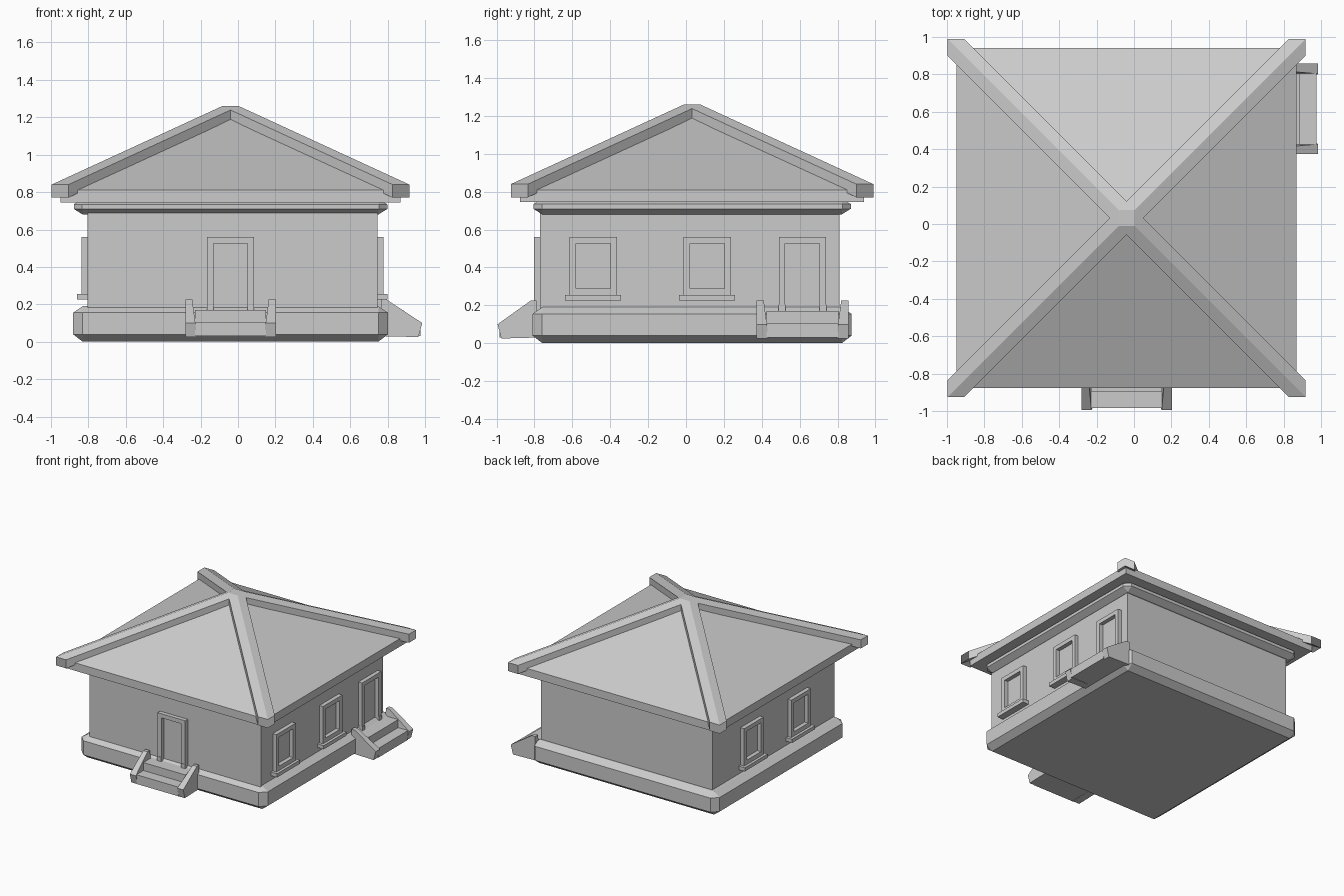
import bpy, bmesh
from mathutils import Matrix, Vector
from math import radians

if "Cube" in bpy.data.objects:
    bpy.data.objects.remove(bpy.data.objects["Cube"])

stone = bpy.data.materials.new("plain_grey")
stone.use_nodes = True
GREY = (0.6, 0.6, 0.6, 1)
stone.diffuse_color = GREY
stone.node_tree.nodes["Principled BSDF"].inputs["Base Color"].default_value = GREY


def finish(name, bm, matrix=Matrix()):
    bmesh.ops.remove_doubles(bm, verts=bm.verts, dist=1e-4)
    bmesh.ops.recalc_face_normals(bm, faces=bm.faces)
    mesh = bpy.data.meshes.new(name)
    bm.to_mesh(mesh)
    bm.free()
    mesh.materials.append(stone)
    obj = bpy.data.objects.new(name, mesh)
    obj.matrix_world = matrix
    bpy.context.collection.objects.link(obj)


def loft(name, sections, matrix=Matrix()):
    """Closed solid through sections that have equal point counts."""
    bm = bmesh.new()
    rings = [[bm.verts.new(p) for p in s] for s in sections]
    n = len(rings[0])
    for a, b in zip(rings, rings[1:]):
        for i in range(n):
            j = (i + 1) % n
            bm.faces.new((a[i], a[j], b[j], b[i]))
    bm.faces.new(rings[0][::-1])
    bm.faces.new(rings[-1])
    finish(name, bm, matrix)


def square(half_x, half_y, cut, z):
    """Square ring with its corners cut off."""
    pts = []
    for sx, sy in ((1, 1), (-1, 1), (-1, -1), (1, -1)):
        pair = [(sx * half_x, sy * (half_y - cut), z), (sx * (half_x - cut), sy * half_y, z)]
        pts += pair if sx == sy else pair[::-1]
    return pts


def slab(name, rings, centre):
    # uncut rings are given a hair of a cut, welded away afterwards
    loft(name, [square(hx, hy, max(c, 2e-5), z) for hx, hy, c, z in rings],
         Matrix.Translation((*centre, 0)))


# Main masses
MID = (-0.04, 0.032)
slab("plinth", [(0.79, 0.79, 0, 0), (0.842, 0.842, 0.05, 0.04),
                (0.842, 0.842, 0.05, 0.155), (0.79, 0.79, 0, 0.19)], MID)
slab("walls", [(0.775, 0.79, 0, 0.1), (0.775, 0.79, 0, 0.72)], (-0.03, 0.02))
slab("cornice", [(0.79, 0.79, 0, 0.68), (0.838, 0.838, 0.045, 0.71),
                 (0.838, 0.838, 0.045, 0.735), (0.81, 0.81, 0.02, 0.75)], MID)
slab("roof", [(0.909, 0.909, 0, 0.745), (0.909, 0.909, 0, 0.81),
              (0.02, 0.02, 0, 1.218)], MID)

# Hip strips folded over the roof corners, joined by a flat cap
SLOPE, END, WIDE = 0.46, 0.957, 0.09


def strip_top(r):
    return 0.84 + (END - r) * SLOPE


def strip_section(r, depth):
    t = strip_top(r)
    edge = [(r - WIDE, r), (r, r), (r, r - WIDE)]
    return ([(x, y, t) for x, y in edge]
            + [(x, y, t - depth) for x, y in reversed(edge)])


for i, corner in enumerate(("back_left", "back_right", "front_right", "front_left")):
    loft("hip_strip_" + corner, [strip_section(WIDE, 0.05), strip_section(END, 0.07)],
         Matrix.Translation((*MID, 0)) @ Matrix.Rotation(radians(90 * i), 4, "Z"))
slab("roof_cap", [(WIDE, WIDE, 0, strip_top(WIDE) - 0.05), (WIDE, WIDE, 0, strip_top(WIDE)),
                  (0.043, 0.043, 0, strip_top(0.043))], MID)


# Facade frames: u runs along the wall, -y points outward, z is up
FRONT = Matrix.Translation((0, -0.77, 0))
LEFT = Matrix.Translation((0.745, 0, 0)) @ Matrix.Rotation(radians(90), 4, "Z")
RIGHT = Matrix.Translation((-0.805, 0, 0)) @ Matrix.Rotation(radians(-90), 4, "Z")


def box(name, side, u0, u1, d0, d1, z0, z1):
    loft(name, [[(u0, -d0, z), (u1, -d0, z), (u1, -d1, z), (u0, -d1, z)] for z in (z0, z1)], side)


def frame(name, side, u, bottom, sill):
    """Rectangular or door-shaped surround standing proud of the wall."""
    half, bar, top = 0.125, 0.034, 0.56
    outer = [(u - half, bottom), (u - half, top), (u + half, top), (u + half, bottom)]
    low = bottom + 0.04 if sill else bottom
    i = half - bar
    inner = [(u - i, low), (u - i, top - bar), (u + i, top - bar), (u + i, low)]
    bm = bmesh.new()
    front, back = [[[bm.verts.new((a, -d, z)) for a, z in loop] for loop in (outer, inner)]
                   for d in (0.033, -0.005)]
    for k in range(4 if sill else 3):
        j = (k + 1) % 4
        for layer in (front, back):
            bm.faces.new((layer[0][k], layer[0][j], layer[1][j], layer[1][k]))
        for loop in (0, 1):
            bm.faces.new((front[loop][k], front[loop][j], back[loop][j], back[loop][k]))
    if not sill:
        for k in (0, 3):
            bm.faces.new((front[0][k], front[1][k], back[1][k], back[0][k]))
    finish(name, bm, side)


def window(name, side, u):
    frame(name + "_frame", side, u, 0.25, True)
    box(name + "_sill", side, u - 0.148, u + 0.148, -0.005, 0.055, 0.225, 0.255)


def door(name, side, u):
    frame(name + "_frame", side, u, 0.18, False)
    for s in (-1, 1):
        c = u + s * 0.108
        box(name + "_jamb_foot", side, c - 0.018, c + 0.018, 0, 0.037, 0.17, 0.205)


window("left_window_front", LEFT, -0.49)
window("left_window_middle", LEFT, 0.112)
window("right_window_back", RIGHT, -0.32)
window("right_window_front", RIGHT, 0.29)
door("front_door", FRONT, -0.04)
door("left_door", LEFT, 0.615)


# Entrance steps between sloping cheek walls
def steps(name, side, u, reach):
    box(name + "_upper_step", side, u - 0.19, u + 0.19, 0.02, reach - 0.1, 0.03, 0.17)
    box(name + "_lower_step", side, u - 0.19, u + 0.19, 0.02, reach - 0.01, 0.03, 0.105)
    profile = [(0.02, 0.03), (0.02, 0.225), (0.05, 0.225), (reach, 0.1), (reach - 0.02, 0.025)]
    for s in (-1, 1):
        # the inner face leans in towards the foot
        loft(name + "_cheek", [[(u + s * 0.242, -d, z) for d, z in profile],
                               [(u + s * (0.175 + 0.13 * z), -d, z) for d, z in profile]], side)


steps("front", FRONT, -0.04, 0.225)
steps("left", LEFT, 0.615, 0.24)
